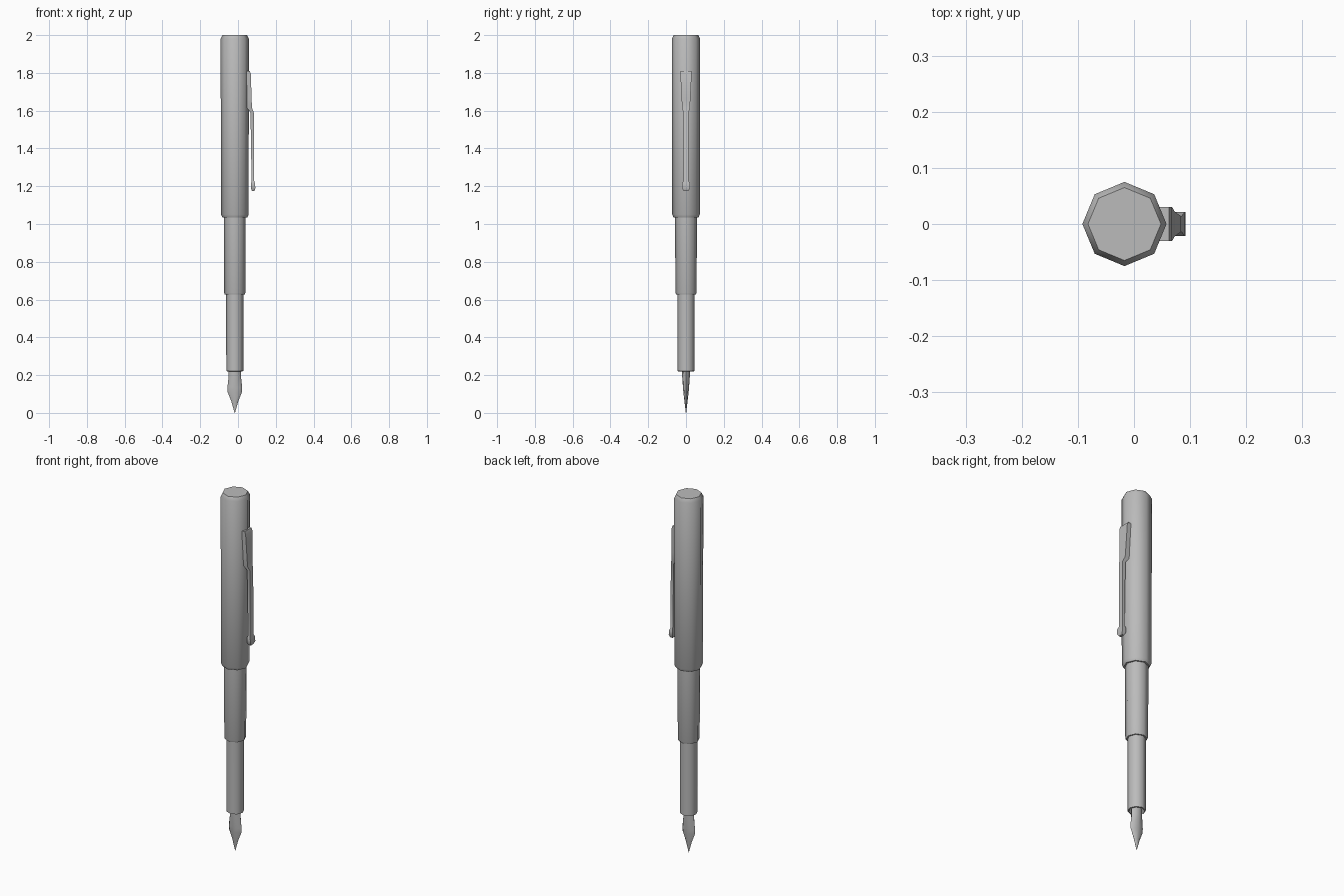
import bpy, bmesh, math

cube = bpy.data.objects.get("Cube")
if cube:
    bpy.data.objects.remove(cube, do_unlink=True)

AXIS_X = -0.017  # pen axis; the clip sticks out towards +x

grey = bpy.data.materials.new("grey")
grey.use_nodes = True
colour = (0.5, 0.5, 0.5, 1)
grey.diffuse_color = colour
grey.node_tree.nodes["Principled BSDF"].inputs["Base Color"].default_value = colour


def loft(name, rings, angle=50):
    """Skin a list of equal-length point rings and cap both ends."""
    bm = bmesh.new()
    loops = [[bm.verts.new(p) for p in ring] for ring in rings]
    for a, b in zip(loops, loops[1:]):
        for i in range(len(a)):
            j = (i + 1) % len(a)
            bm.faces.new((a[i], a[j], b[j], b[i]))
    bm.faces.new(loops[0])
    bm.faces.new(loops[-1])
    bmesh.ops.recalc_face_normals(bm, faces=bm.faces)
    mesh = bpy.data.meshes.new(name)
    bm.to_mesh(mesh)
    bm.free()
    mesh.materials.append(grey)
    obj = bpy.data.objects.new(name, mesh)
    bpy.context.collection.objects.link(obj)
    bpy.ops.object.select_all(action="DESELECT")
    obj.select_set(True)
    bpy.context.view_layer.objects.active = obj
    bpy.ops.object.shade_smooth_by_angle(angle=math.radians(angle))
    return obj


def octagon(z, rx, ry):
    return [(AXIS_X + rx * math.cos(k * math.pi / 4),
             ry * math.sin(k * math.pi / 4), z) for k in range(8)]


def tube(name, profile):
    return loft(name, [octagon(z, r, r) for z, r in profile])


# Eight-sided body, from cap to grip
tube("cap", [(1.035, 0.066), (1.05, 0.073), (1.98, 0.075), (2.0, 0.065)])
tube("barrel", [(0.627, 0.053), (0.636, 0.056), (1.04, 0.058)])
# The grip end is slightly hollow around the nib
tube("grip", [(0.245, 0.034), (0.22, 0.040), (0.222, 0.045), (0.63, 0.046)])

# Flattened nib: height, half width, half depth
nib = [(0.0, 0.001, 0.001), (0.06, 0.018, 0.008), (0.11, 0.038, 0.014),
       (0.135, 0.039, 0.016), (0.19, 0.033, 0.02), (0.25, 0.032, 0.022)]
loft("nib", [octagon(*s) for s in nib])

# Clip as rectangular sections: height, inner x, outer x, half width
clip = [(1.81, 0.042, 0.062, 0.030), (1.795, 0.042, 0.068, 0.030),
        (1.66, 0.046, 0.072, 0.023), (1.615, 0.048, 0.074, 0.021),
        (1.59, 0.066, 0.084, 0.014), (1.23, 0.072, 0.085, 0.014),
        (1.215, 0.069, 0.090, 0.021), (1.19, 0.069, 0.092, 0.021),
        (1.175, 0.074, 0.087, 0.012)]
loft("clip", [[(a, -w, z), (b, -w, z), (b, w, z), (a, w, z)]
              for z, a, b, w in clip])
